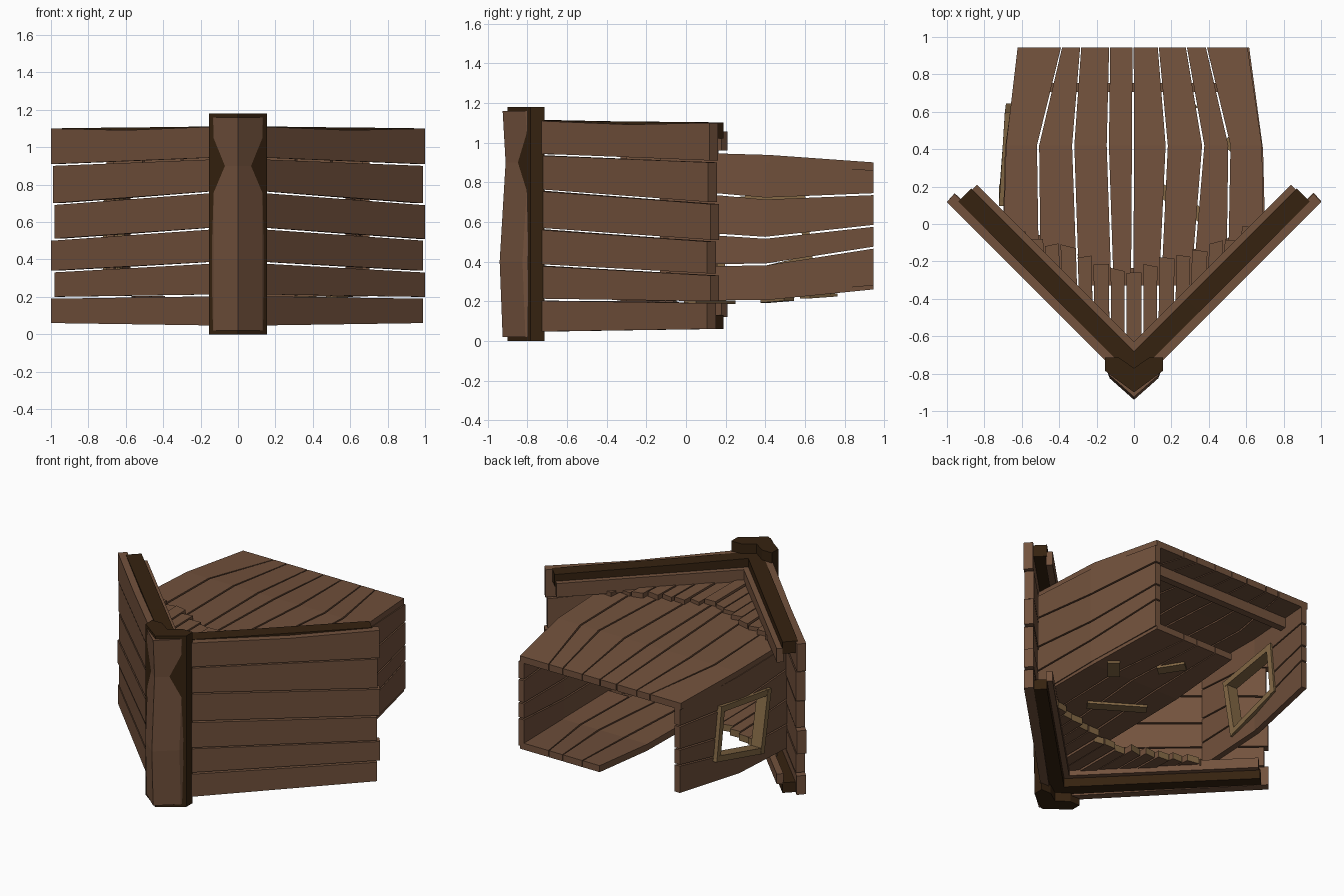
import bpy, bmesh, random
from mathutils import Vector as V

if "Cube" in bpy.data.objects:
    bpy.data.objects.remove(bpy.data.objects["Cube"])
random.seed(4)

def material(name, c):
    m = bpy.data.materials.new(name)
    m.diffuse_color = (*c, 1)
    m.use_nodes = True
    m.node_tree.nodes["Principled BSDF"].inputs["Base Color"].default_value = m.diffuse_color
    return m
BROWN = material("brown_wood", (0.17, 0.084, 0.046))
DARK = material("dark_wood", (0.036, 0.016, 0.005))
TAN = material("raw_tan_wood", (0.23, 0.14, 0.06))

def add_loft(bm, sections):
    rings = [[bm.verts.new(p) for p in s] for s in sections]
    n = len(rings[0])
    for a, b in zip(rings, rings[1:]):
        for i in range(n):
            bm.faces.new((a[i], a[(i + 1) % n], b[(i + 1) % n], b[i]))
    bm.faces.new(rings[0])
    bm.faces.new(rings[-1])

def make(name, parts, mat):
    bm = bmesh.new()
    for s in parts:
        add_loft(bm, s)
    bmesh.ops.recalc_face_normals(bm, faces=bm.faces)
    me = bpy.data.meshes.new(name)
    bm.to_mesh(me)
    bm.free()
    me.materials.append(mat)
    ob = bpy.data.objects.new(name, me)
    bpy.context.collection.objects.link(ob)
    return ob

def bar(p, q, u, v):
    # box between p and q with half-width vectors u and v
    p, q, u, v = V(p), V(q), V(u), V(v)
    return [[c + u + v, c - u + v, c - u - v, c + u - v] for c in (p, q)]

def lerp(a, b, t):
    return a + (b - a) * t

def interp(keys, t):
    for (a, x), (b, y) in zip(keys, keys[1:]):
        if t <= b:
            return lerp(x, y, (t - a) / (b - a))
    return keys[-1][1]

# V-shaped front wall of horizontal planks
near = [.04, .21, .39, .575, .77, .945, 1.12]
far = [.055, .195, .335, .505, .695, .905, 1.105]
for s, side in ((-1, "left"), (1, "right")):
    parts = []
    for i in range(6):
        end = 1 - random.choice((0, 0, .012, .02))
        off = random.uniform(-.004, .004)
        secs = []
        for x in (0, .6, end):
            lo, hi = lerp(near[i], far[i], x) + .005, lerp(near[i + 1], far[i + 1], x) - .005
            if i == 5 and x == .6:
                hi -= .015
            o, n = (s * x, x - .88 + off), (s * max(x - .04, 0), x - .835 + off)
            if x == 0:
                n = (0, -.81)
            secs.append([(*o, lo), (*o, hi), (*n, hi), (*n, lo)])
        parts.append(secs)
    make("front_wall_" + side, parts, BROWN)

# rails along the inside of the V: dark beams and brown stringers
def v_rail(name, off, w, z0, z1, length, mat, rise=0):
    parts = []
    for s in (-1, 1):
        secs = []
        for x, r in ((0, rise), (.35, rise / 2), (length, 0)):
            a = (s * x, x - .88 + off)
            b = (s * max(x - w / 2, 0), x - .88 + off + (w if x == 0 else w / 2))
            secs.append([(*a, z0), (*a, z1 + r), (*b, z1 + r), (*b, z0)])
        parts.append(secs)
    make(name, parts, mat)
v_rail("top_dark_beam", .06, .14, 1.02, 1.102, .94, DARK, .012)
v_rail("top_stringer", .19, .06, .96, 1.055, .87, BROWN)
v_rail("bottom_dark_beam", .06, .14, .06, .13, .94, DARK)
v_rail("bottom_stringer", .19, .06, .12, .19, .87, BROWN)

# bow post with two bent facing boards
post = [(0, -.9), (.155, -.785), (.155, -.715), (.08, -.715), (0, -.77),
        (-.08, -.715), (-.155, -.715), (-.155, -.785)]
make("bow_post", [[[(x, y, z) for x, y in post] for z in (0, 1.18)]], DARK)
for s, side in ((-1, "left"), (1, "right")):
    secs = []
    for z, d in ((.02, -.925), (.4, -.94), (.9, -.91), (1.16, -.925)):
        secs.append([(0, d, z), (s * .13, d + .115, z), (s * .14, d + .14, z), (0, d + .045, z)])
    make("post_board_" + side, [secs], BROWN)

# cabin profile along its depth
def wall_x(y):
    return interp([(-.2, .705), (.4, .69), (.95, .615)], y)
def roof_z(y):
    return interp([(-.4, .955), (.25, .95), (.95, .9)], y)
def floor_z(y):
    return interp([(-.4, .2), (.4, .205), (.95, .26)], y)

# roof and half floor: lengthwise planks that bulge in the middle
back = [-.625, -.387, -.285, -.13, -.005, .13, .28, .387, .61]
mid = [-.69, -.513, -.325, -.14, -.005, .175, .37, .51, .69]
front = [-.705, -.505, -.3, -.115, -.01, .14, .31, .5, .7]
def deck(name, first, zf, h):
    parts = []
    for i in range(first, 8):
        secs = []
        yf = max(-.33, max(abs(front[i]), abs(front[i + 1])) - .8)
        for y, e in ((.945, back), (.42, mid), (yf, front)):
            g = .003 if y > .9 else .006
            a, b, z = e[i] + g, e[i + 1] - g, zf(y)
            secs.append([(a, y, z), (b, y, z), (b, y, z + h), (a, y, z + h)])
        parts.append(secs)
    make(name, parts, BROWN)
deck("roof_planks", 0, roof_z, -.045)
deck("floor_planks", 4, floor_z, .045)

# short jagged planks filling the V, over the roof and under the floor
def bow_deck(name, z, h, end_mat):
    parts = []
    n, w = 15, .088
    for i in range(n):
        c = (i - (n - 1) / 2) * w
        yb = -.26 + .36 * abs(c) + random.uniform(-.025, .025)
        k = .003 if i % 2 else .007
        dz = random.uniform(-.006, .006)
        secs = []
        for end in (0, 1):
            ring = []
            for x in (c - w / 2 + k, c + w / 2 - k):
                ring.append((x * (1 if end else .97), yb + random.uniform(-.012, .012) if end else abs(x) - .75))
            (a, p), (b, q) = ring
            secs.append([(a, p, z + dz), (b, q, z + dz), (b, q, z + h + dz), (a, p, z + h + dz)])
        parts.append(secs)
    ob = make(name, parts, BROWN)
    if end_mat:
        ob.data.materials.append(end_mat)
        for f in ob.data.polygons:
            if f.normal.y > .8:
                f.material_index = 1
bow_deck("upper_bow_deck", .945, .035, None)
bow_deck("lower_bow_deck", .155, .045, TAN)

# cabin side walls
z_front = [.21, .38, .555, .765, .925]
z_mid = [.225, .385, .52, .718, .905]
z_back = [.275, .47, .58, .74, .865]
walls = {}
for s, side in ((-1, "left"), (1, "right")):
    parts = []
    for i in range(4):
        secs = []
        for y, e in ((-.13, z_front), (.4, z_mid), (.945, z_back)):
            x, lo, hi = wall_x(y), e[i] + .005, e[i + 1] - .005
            secs.append([(s * x, y, lo), (s * x, y, hi), (s * (x - .04), y, hi), (s * (x - .04), y, lo)])
        parts.append(secs)
    walls[side] = make("cabin_wall_" + side, parts, BROWN)

# crooked window hole in the left wall
hole = [(.62, .41), (.58, .74), (.12, .69), (.19, .31)]
cutter = make("window_cutter", [[[(x, y, z) for y, z in hole] for x in (-.9, -.5)]], TAN)
cutter.hide_render = True
wall = walls["left"]
mod = wall.modifiers.new("hole", 'BOOLEAN')
mod.object, mod.operation, mod.solver = cutter, 'DIFFERENCE', 'EXACT'
bpy.context.view_layer.update()
cut = bpy.data.meshes.new_from_object(wall.evaluated_get(bpy.context.evaluated_depsgraph_get()))
wall.modifiers.clear()
wall.data = cut
cut.materials.clear()
cut.materials.append(BROWN)
for f in cut.polygons:
    f.material_index = 0
bpy.data.objects.remove(cutter)

# window frame slats
parts = []
for i in range(4):
    (y0, z0), (y1, z1) = hole[i], hole[(i + 1) % 4]
    d = V((0, y1 - y0, z1 - z0)).normalized()
    p, q = V((-wall_x(y0) + .015, y0, z0)), V((-wall_x(y1) + .015, y1, z1))
    parts.append(bar(p - d * .02, q + d * .02, (.04, 0, 0), V((0, -d.z, d.y)) * .02))
make("window_frame", parts, TAN)

# cross beam under the roof and patch slats under the floor
make("roof_cross_beam", [bar((-.61, .73, .845), (.61, .73, .845), (0, .025, 0), (0, 0, .045))], BROWN)
make("floor_patches", [
    bar((.50, .40, .2), (.60, .52, .21), (.03, -.025, 0), (0, 0, .008)),
    bar((.31, .60, .222), (.20, .74, .232), (.03, .025, 0), (0, 0, .008)),
    bar((.40, .02, .195), (.08, .22, .195), (.02, .03, 0), (0, 0, .008))], TAN)
